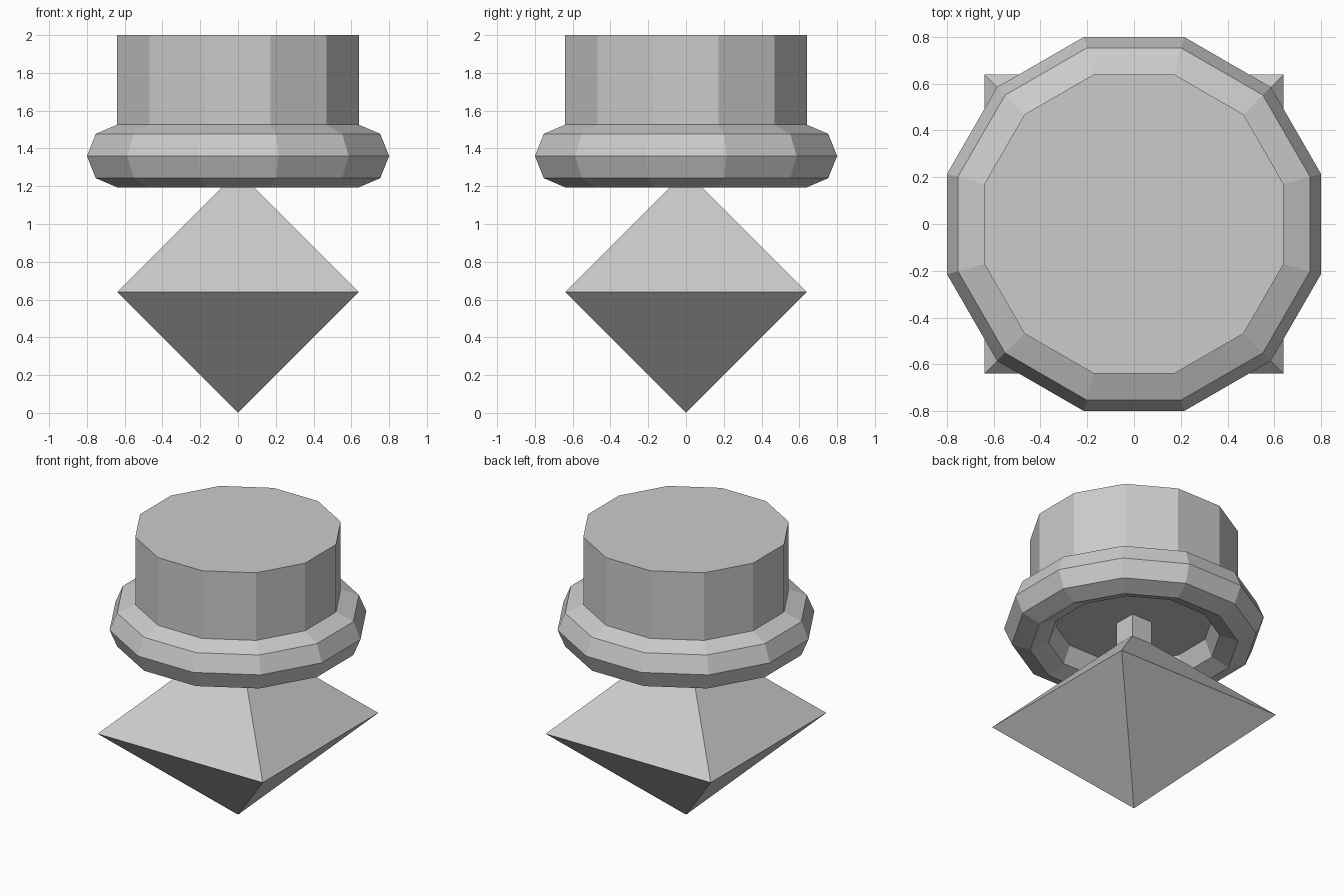
import bpy
import math

cube = bpy.data.objects.get("Cube")
if cube:
    bpy.data.objects.remove(cube, do_unlink=True)

# One plain grey for every part
GREY = (0.6, 0.6, 0.6, 1.0)
grey = bpy.data.materials.new("light grey")
grey.use_nodes = True
grey.diffuse_color = GREY
for node in grey.node_tree.nodes:
    if node.type == 'BSDF_PRINCIPLED':
        node.inputs["Base Color"].default_value = GREY

HALF = 0.64                               # half width of gem and cap
TURN = math.pi / 12                       # puts flat sides on the axes
CAP_RADIUS = HALF / math.cos(TURN)
RIM_Z = 1.36


def finish(name):
    """Name the new object, colour it and keep its faces flat."""
    obj = bpy.context.object
    obj.name = obj.data.name = name
    obj.data.materials.clear()
    obj.data.materials.append(grey)
    bpy.ops.object.transform_apply(location=True, rotation=True, scale=True)
    bpy.ops.object.shade_flat()
    return obj


# Gem: two square pyramids sharing one base, welded at the middle
halves = []
for side in (1, -1):
    bpy.ops.mesh.primitive_cone_add(
        vertices=4, radius1=HALF * math.sqrt(2), depth=HALF, end_fill_type='NOTHING',
        location=(0, 0, HALF + side * HALF / 2),
        rotation=(0 if side > 0 else math.pi, 0, math.pi / 4))
    halves.append(finish("gem"))
for half in halves:
    half.select_set(True)
bpy.ops.object.join()
gem = bpy.context.object
gem.name = "gem"
bpy.ops.object.mode_set(mode='EDIT')
bpy.ops.mesh.select_all(action='SELECT')
bpy.ops.mesh.remove_doubles(threshold=0.001)
bpy.ops.mesh.normals_make_consistent(inside=False)
bpy.ops.object.mode_set(mode='OBJECT')

# Short square post between gem and cap
bpy.ops.mesh.primitive_cube_add(size=0.16, location=(0, 0, 1.28))
finish("post")

# Twelve-sided cap
bpy.ops.mesh.primitive_cylinder_add(
    vertices=12, radius=CAP_RADIUS, depth=2 - RIM_Z,
    location=(0, 0, (2 + RIM_Z) / 2), rotation=(0, 0, TURN))
finish("cap")

# Faceted rim around the bottom of the cap
bpy.ops.mesh.primitive_torus_add(
    major_segments=12, minor_segments=8, major_radius=CAP_RADIUS,
    minor_radius=0.16 / math.cos(TURN), location=(0, 0, RIM_Z), rotation=(0, 0, TURN))
finish("rim")
